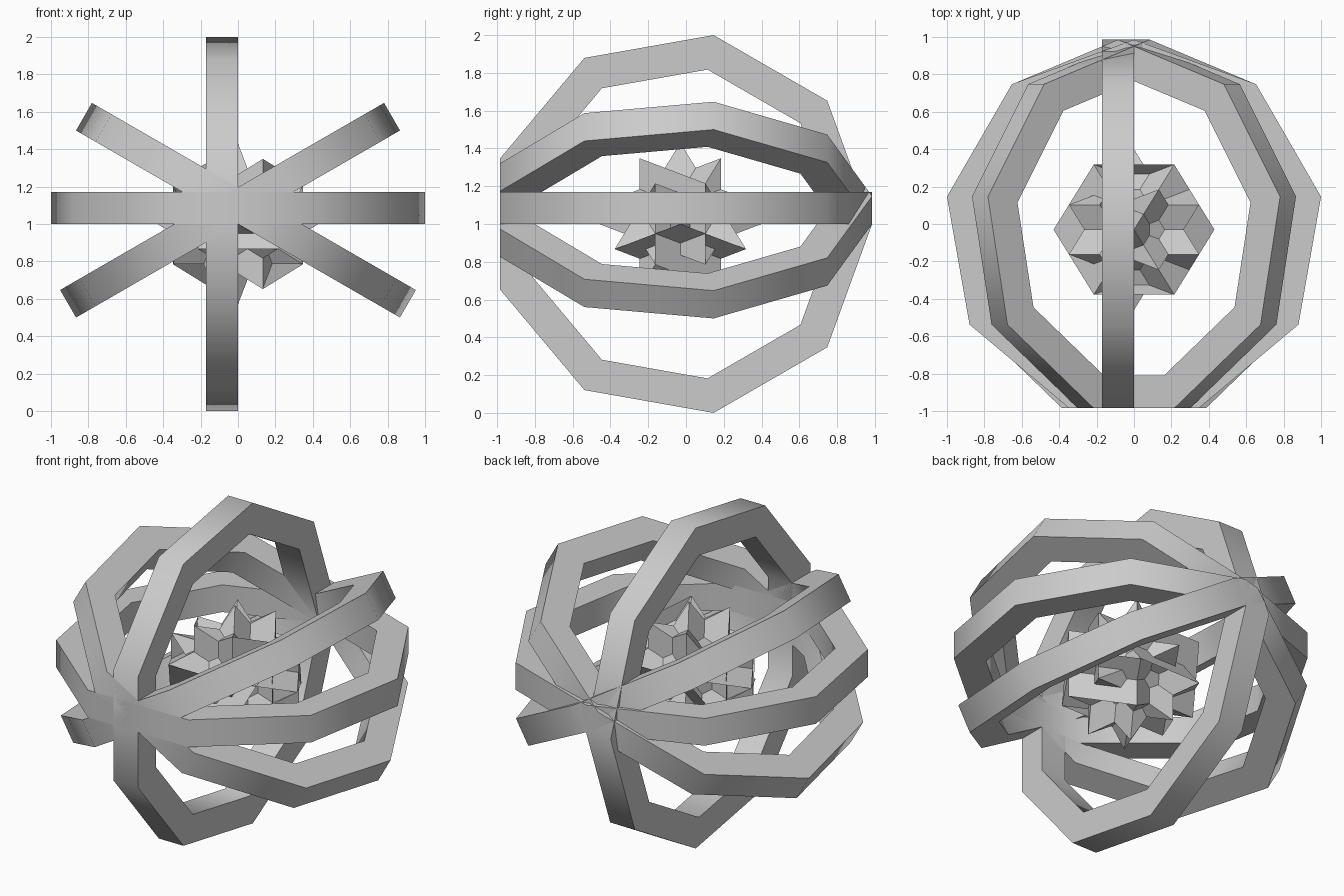
import bpy, bmesh, math
from itertools import combinations, product
from mathutils import Vector

if "Cube" in bpy.data.objects:
    bpy.data.objects.remove(bpy.data.objects["Cube"])

CENTRE = Vector((0, -0.03, 1.0))
PHI = (1 + 5 ** 0.5) / 2


def make_object(name, bm):
    me = bpy.data.meshes.new(name)
    bm.to_mesh(me)
    bm.free()
    ob = bpy.data.objects.new(name, me)
    bpy.context.collection.objects.link(ob)
    ob.location = CENTRE
    return ob


# Nine-sided flat ring, lying on one side of its own centre plane
def ring(name, angle, outer=1.0154, inner=0.83, thick=0.17, n=9):
    bm = bmesh.new()
    loops = []
    for k in range(n):
        a = 2 * math.pi * k / n
        s, c = math.sin(a), math.cos(a)
        loops.append([bm.verts.new((r * s, r * c, z)) for r, z in
                      ((outer, 0), (outer, thick), (inner, thick), (inner, 0))])
    for k in range(n):
        p, q = loops[k], loops[(k + 1) % n]
        for i in range(4):
            j = (i + 1) % 4
            bm.faces.new((p[i], p[j], q[j], q[i]))
    bmesh.ops.recalc_face_normals(bm, faces=bm.faces[:])
    ob = make_object(name, bm)
    ob.rotation_euler = (0, -math.radians(angle), 0)
    bpy.ops.object.select_all(action='DESELECT')
    ob.select_set(True)
    bpy.context.view_layer.objects.active = ob
    bpy.ops.object.shade_smooth_by_angle(angle=math.radians(50))


for label, angle in (("level", 0), ("tilted_left", 30),
                     ("tilted_right", -30), ("upright", 90)):
    ring("ring_" + label, angle)


# Spiky core: star polyhedron on 30 tips (20 large triangles, 12 five-point stars)
def spiky_core(radius=0.43):
    def cyc(v, k):
        return Vector(v[-k:] + v[:-k]) if k else Vector(v)

    tips = []
    for k in range(3):
        tips += [cyc((s * 2.0, 0.0, 0.0), k) for s in (1, -1)]
        tips += [cyc((a / PHI, b * 1.0, c * PHI), k)
                 for a, b, c in product((1, -1), repeat=3)]
    tips = [t / 2 for t in tips]

    bm = bmesh.new()

    def tri(a, b, c):
        if (b - a).cross(c - a).dot(a + b + c) < 0:
            b, c = c, b
        bm.faces.new([bm.verts.new(p * radius) for p in (a, b, c)])

    # large triangles
    def linked(a, b):
        return abs((a - b).length - PHI) < 0.01

    for a, b, c in combinations(tips, 3):
        if linked(a, b) and linked(b, c) and linked(a, c):
            tri(a, b, c)

    # stars, each filled as a fan from one tip
    for s, t in product((1, -1), repeat=2):
        for normal, start in (
                ((s * PHI, t, 0), (s * PHI, -t / PHI, -t)),
                ((0, s * PHI, t), (t, s * PHI, -t / PHI)),
                ((s, 0, t * PHI), (2 * s, 0, 0))):
            n = Vector(normal).normalized()
            v0 = Vector(start) / 2
            u = (v0 - n * v0.dot(n)).normalized()
            w = n.cross(u)
            star = [p for p in tips if abs(p.dot(n) - 0.5257) < 0.01]
            star.sort(key=lambda p: round(math.atan2(p.dot(w), p.dot(u)), 3) % (2 * math.pi))
            v = star
            tri(v[0], v[2], v[4])
            tri(v[0], v[4], v[1])
            tri(v[0], v[1], v[3])
    bmesh.ops.remove_doubles(bm, verts=bm.verts[:], dist=1e-4)
    make_object("spiky_core", bm)


spiky_core()
